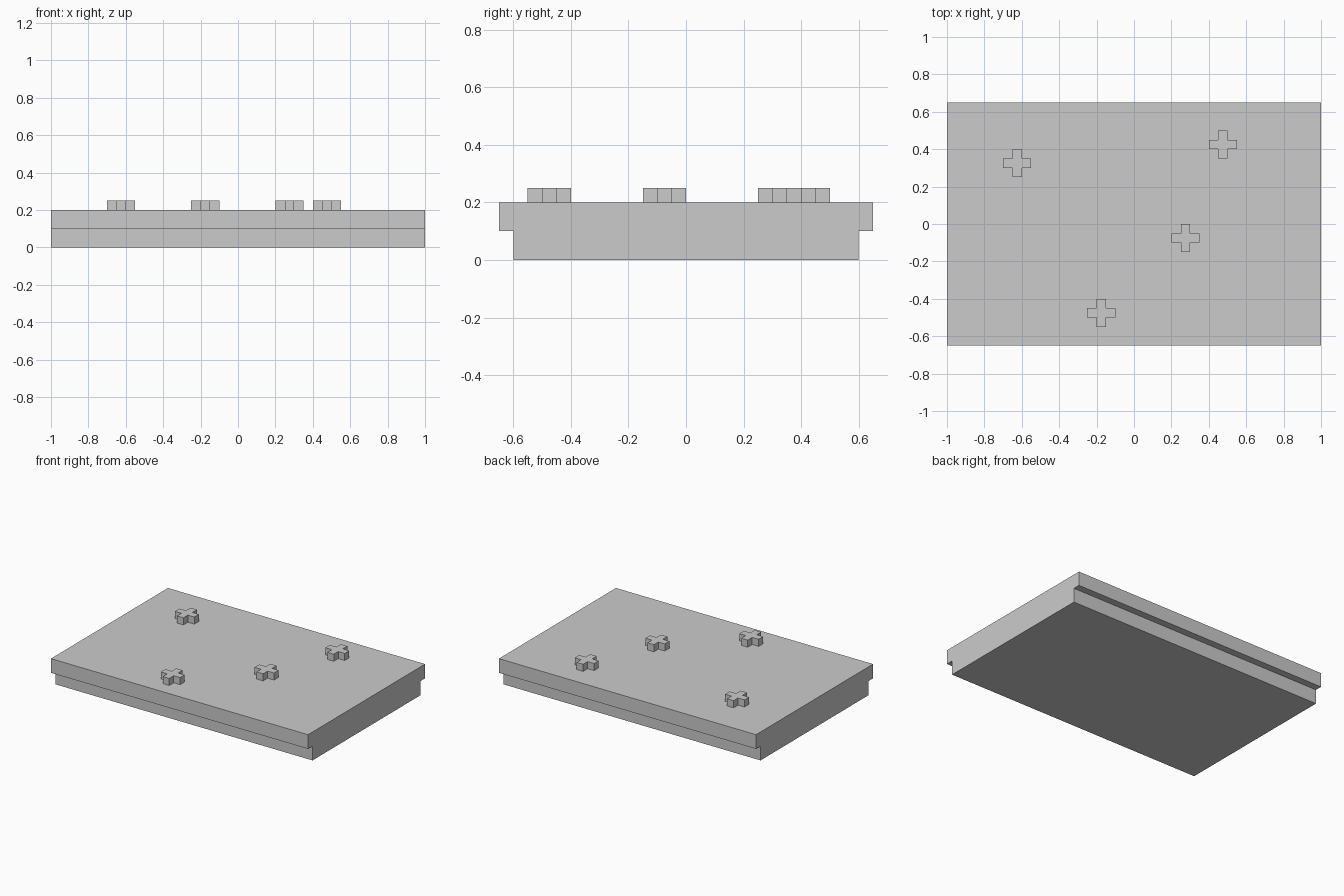
import bpy
import bmesh
from mathutils import Matrix, Vector

if "Cube" in bpy.data.objects:
    bpy.data.objects.remove(bpy.data.objects["Cube"])


def prism(name, outline, depth, matrix):
    """Extrude a flat outline along local z, then place it with the matrix."""
    bm = bmesh.new()
    face = bm.faces.new([bm.verts.new((x, y, 0)) for x, y in outline])
    result = bmesh.ops.extrude_face_region(bm, geom=[face], use_keep_orig=True)
    top = [g for g in result["geom"] if isinstance(g, bmesh.types.BMVert)]
    bmesh.ops.translate(bm, verts=top, vec=(0, 0, depth))
    bm.transform(matrix)
    bmesh.ops.recalc_face_normals(bm, faces=bm.faces)
    mesh = bpy.data.meshes.new(name)
    bm.to_mesh(mesh)
    bm.free()
    obj = bpy.data.objects.new(name, mesh)
    bpy.context.collection.objects.link(obj)
    return obj


# Slab: stepped y-z profile swept along x
half = [(0.6, 0), (0.6, 0.1), (0.65, 0.1), (0.65, 0.2)]
profile = half + [(-y, z) for y, z in reversed(half)]
yz_to_world = Matrix(((0, 0, 1, -1), (1, 0, 0, 0), (0, 1, 0, 0), (0, 0, 0, 1)))
prism("slab", profile, 2, yz_to_world)

# Raised crosses: one arm repeated around four quarter turns
a, b = 0.025, 0.075
cross = []
for x, y in ((1, 0), (0, 1), (-1, 0), (0, -1)):
    out, side = Vector((x, y)), Vector((-y, x))
    cross += [out * b - side * a, out * b + side * a, out * a + side * a]

centres = [(-0.625, 0.325), (0.475, 0.425), (0.275, -0.075), (-0.175, -0.475)]
for i, (x, y) in enumerate(centres, 1):
    prism(f"raised_cross_{i}", cross, 0.05, Matrix.Translation((x, y, 0.2)))
